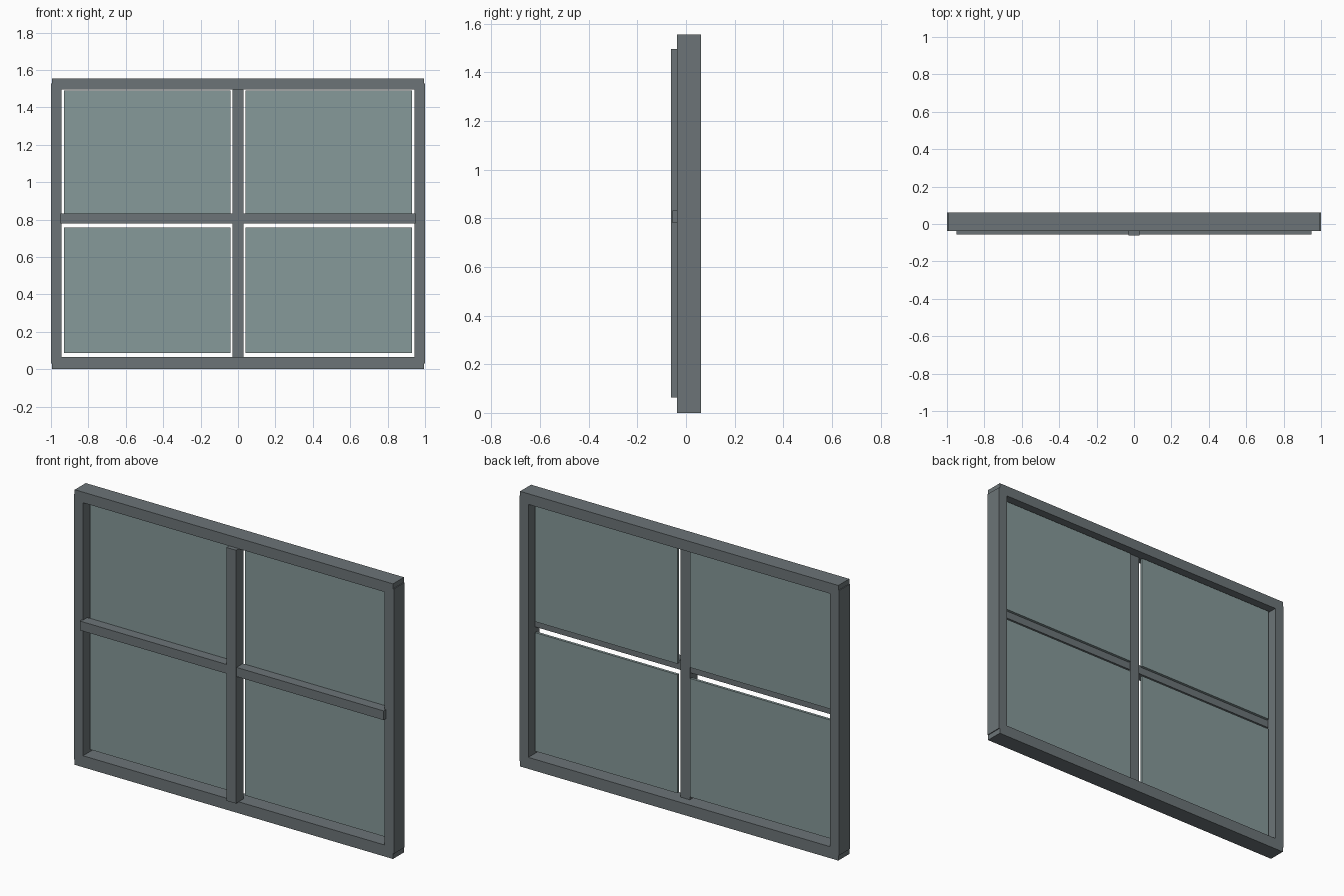
import bpy

if "Cube" in bpy.data.objects:
    bpy.data.objects.remove(bpy.data.objects["Cube"])


def material(name, color):
    m = bpy.data.materials.new(name)
    m.diffuse_color = color
    m.use_nodes = True
    m.node_tree.nodes["Principled BSDF"].inputs["Base Color"].default_value = m.diffuse_color
    return m


FRAME = material("frame_grey", (0.15, 0.175, 0.185, 1))
GLASS = material("glass_tint", (0.24, 0.32, 0.32, 1))


def box(name, x, y, z, mat):
    """Box spanning the given (min, max) range on each axis."""
    spans = (x, y, z)
    bpy.ops.mesh.primitive_cube_add(size=1, location=[(a + b) / 2 for a, b in spans])
    o = bpy.context.object
    o.name = name
    o.scale = [b - a for a, b in spans]
    bpy.ops.object.transform_apply(location=False, rotation=False, scale=True)
    o.data.materials.append(mat)
    return o


DEPTH = (-0.037, 0.061)

# Outer frame: rails stop just short of the stile faces
box("bottom_rail", (-0.995, 0.995), DEPTH, (0, 0.065), FRAME)
box("top_rail", (-0.995, 0.995), DEPTH, (1.495, 1.555), FRAME)
for side, s in (("left", -1), ("right", 1)):
    box(side + "_stile", sorted((s * 0.943, s)), DEPTH, (0.03, 1.527), FRAME)

# Cross bars, standing proud of the frame at the front
box("vertical_bar", (-0.03, 0.03), (-0.061, 0.008), (0.064, 1.496), FRAME)
box("horizontal_bar", (-0.95, 0.95), (-0.056, 0.001), (0.78, 0.832), FRAME)

# Four glass panes with small gaps around them
for side, s in (("left", -1), ("right", 1)):
    for level, z in (("lower", (0.088, 0.758)), ("upper", (0.82, 1.49))):
        box(f"{level}_{side}_pane", sorted((s * 0.04, s * 0.93)), (0.005, 0.02), z, GLASS)
